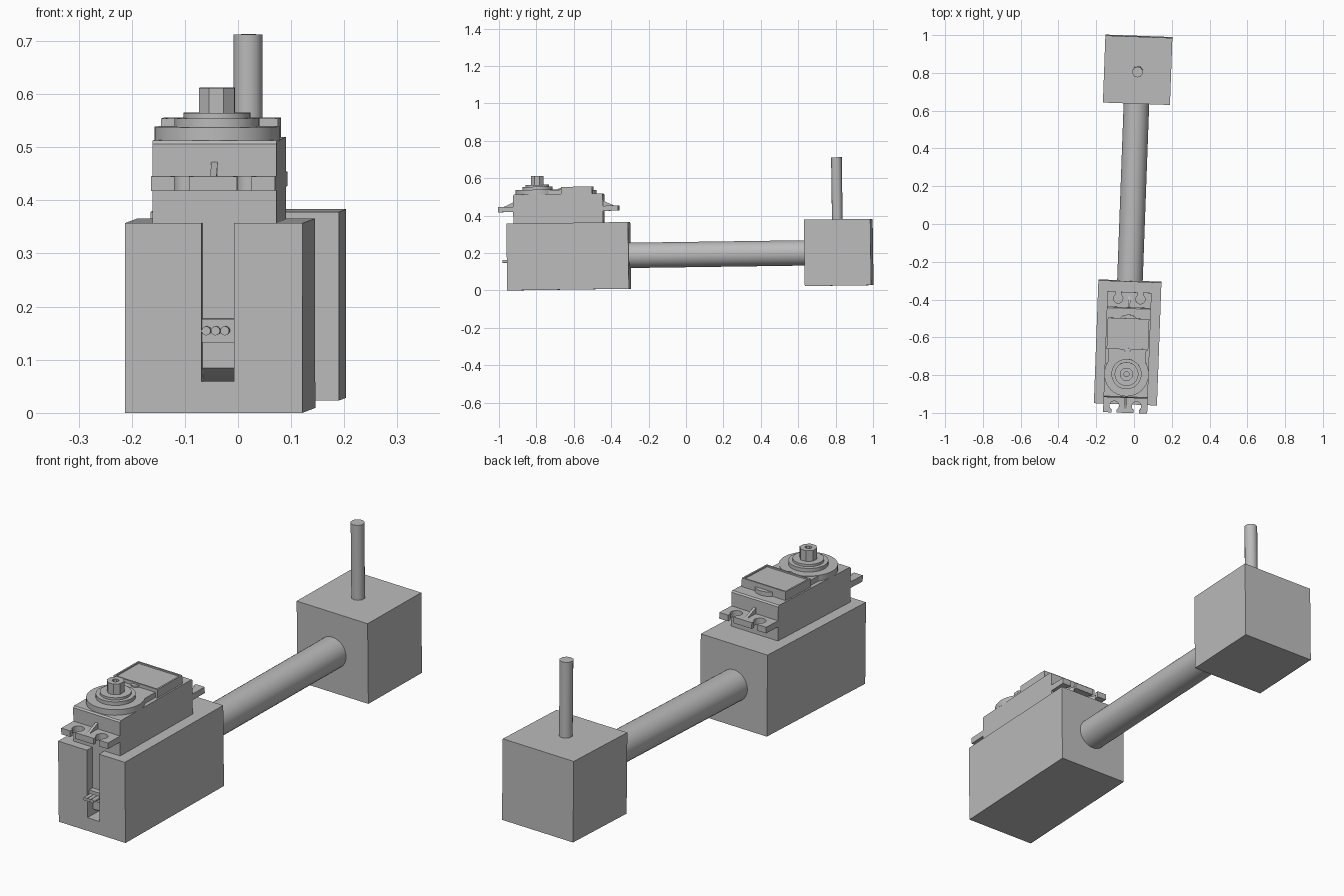
import bpy, bmesh
from math import radians, cos, sin, tau
from mathutils import Matrix, Vector

cube = bpy.data.objects.get("Cube")
if cube:
    bpy.data.objects.remove(cube, do_unlink=True)

grey = bpy.data.materials.new("plain_grey")
grey.use_nodes = True
grey.diffuse_color = (0.5, 0.5, 0.5, 1)
grey.node_tree.nodes["Principled BSDF"].inputs["Base Color"].default_value = (0.5, 0.5, 0.5, 1)

# The whole arm is turned and pitched slightly about its tube
FRAME = (Matrix.Translation((-0.0105, 0, 0.192))
         @ Matrix.Rotation(radians(-2.1), 4, 'Z') @ Matrix.Rotation(radians(0.8), 4, 'X'))


def prism(name, pts, lo, hi, axis='z', inset=0, depth=0):
    """Extrude an outline along an axis; optionally sink a recess in the far end."""
    place = {'x': lambda a, b, c: (c, a, b),
             'y': lambda a, b, c: (a, c, b),
             'z': lambda a, b, c: (a, b, c)}[axis]
    bm = bmesh.new()
    face = bm.faces.new([bm.verts.new(place(a, b, lo)) for a, b in pts])
    ext = bmesh.ops.extrude_face_region(bm, geom=[face], use_keep_orig=True)
    top = [f for f in ext["geom"] if isinstance(f, bmesh.types.BMFace)]
    verts = [v for v in ext["geom"] if isinstance(v, bmesh.types.BMVert)]
    bmesh.ops.translate(bm, verts=verts, vec=Vector(place(0, 0, hi - lo)))
    bmesh.ops.recalc_face_normals(bm, faces=bm.faces)
    if inset:
        bmesh.ops.inset_region(bm, faces=top, thickness=inset)
        step = bmesh.ops.extrude_face_region(bm, geom=top)
        bmesh.ops.delete(bm, geom=top, context='FACES_ONLY')
        bmesh.ops.translate(bm, vec=Vector(place(0, 0, -depth)),
                            verts=[v for v in step["geom"] if isinstance(v, bmesh.types.BMVert)])
        bmesh.ops.recalc_face_normals(bm, faces=bm.faces)
    me = bpy.data.meshes.new(name)
    bm.to_mesh(me)
    bm.free()
    me.transform(FRAME)
    me.materials.append(grey)
    ob = bpy.data.objects.new(name, me)
    bpy.context.collection.objects.link(ob)
    bpy.ops.object.select_all(action='DESELECT')
    ob.select_set(True)
    bpy.context.view_layer.objects.active = ob
    bpy.ops.object.shade_smooth_by_angle(angle=radians(38))
    return ob


def rect(x0, x1, y0, y1):
    return [(x0, y0), (x1, y0), (x1, y1), (x0, y1)]


def circle(r, cx=0, cy=0, n=32):
    return [(cx + r * cos(tau * (i + .5) / n), cy + r * sin(tau * (i + .5) / n)) for i in range(n)]


# Arm: end block, tube and upright rod
prism("end_block", rect(-.1775, .1775, .6395, .9945), -.1775, .1775)
prism("arm_tube", circle(.068), -.32, .66, 'y')
prism("upright_rod", circle(.0285, 0, .812, 10), .15, .509)

# Holder: solid rear with a slotted front wall
W, T, S0, S1, SZ = .167, .1785, -.023, .038, -.12
prism("holder_block", rect(-W, W, -T, T), -.88, -.302, 'y')
prism("holder_front_wall", [(-W, -T), (W, -T), (W, T), (S1, T), (S1, SZ), (S0, SZ), (S0, T), (-W, T)],
      -.953, -.88, 'y')

# Servo case, with a chamfered lower front edge and slightly softened top edges
F, B, H = -.917, -.437, .117
prism("servo_case", [(F, -.095), (-.88, SZ), (B, SZ), (B, .327), (B - .006, .333),
                     (F + .006, .333), (F, .327)], -H, H, 'x')

# Mounting tabs with open keyhole slots and a gusset, front and back
for label, base, side in (("front", F, -1), ("back", B, 1)):
    end, mid, r, gap = .08, .044, .025, .0135
    pts = [(-H, -.005), (-H, end)]
    for cx in (-.059, .059):
        pts.append((cx - gap, end))
        for i in range(13):
            a = radians(123 + 294 * i / 12)
            pts.append((cx + r * cos(a), mid + r * sin(a)))
        pts.append((cx + gap, end))
    pts += [(H, end), (H, -.005)]
    prism(label + "_mounting_tab", [(x, base + side * v) for x, v in pts], .24, .267)
    prism(label + "_tab_gusset", [(base, .26), (base + side * .072, .26), (base, .293)],
          -.006, .006, 'x')

# Top cover: gear disc, lid and rear boss
GY = -.79
prism("gear_cover", circle(.118, 0, GY, 48), .33, .358)
prism("cover_plate", rect(-.1, .1, GY, -.5), .33, .356)
prism("rear_boss", circle(.06, 0, -.535), .33, .352)
prism("raised_lid", rect(-.11, .11, -.66, -.495), .33, .371, inset=.01, depth=.006)
prism("lid_notch_boss", circle(.018, 0, -.66, 20), .33, .364)

# Output shaft and its collars
prism("lower_collar", circle(.08, 0, GY), .35, .374)
prism("upper_collar", circle(.063, 0, GY), .37, .384)
prism("output_shaft", circle(.036, 0, GY, 8), .38, .431, inset=.022, depth=.03)

# Cable plug and three wires
prism("cable_plug", rect(S0, S1, -.046, -.002), -.94, -.9, 'y')
for i in (-1, 0, 1):
    prism("cable_wire_%d" % (i + 2), circle(.0085, .004 + i * .0175, -.024, 14), -.982, -.93, 'y')
